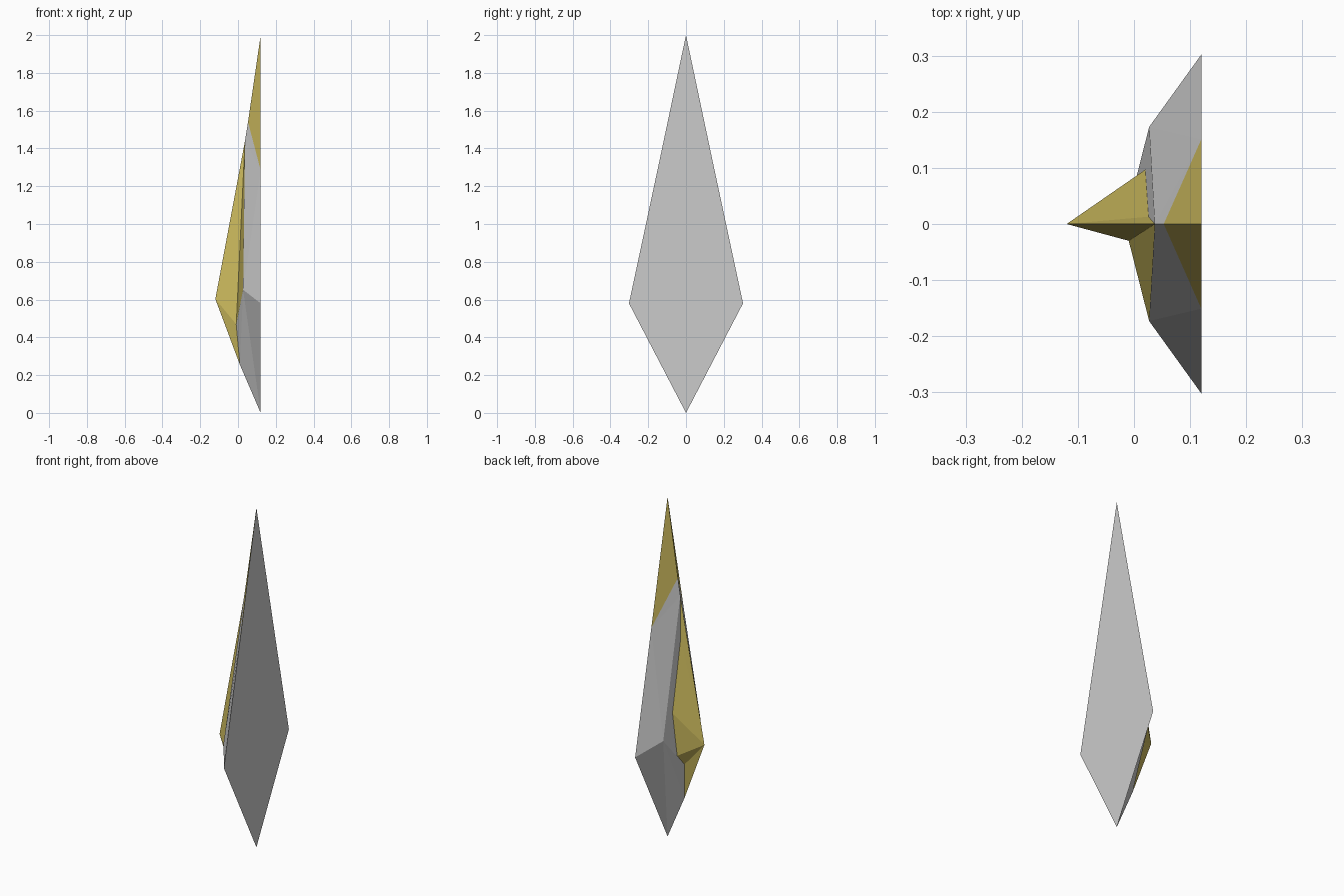
import bpy, bmesh

if "Cube" in bpy.data.objects:
    bpy.data.objects.remove(bpy.data.objects["Cube"])


def material(name, rgb):
    m = bpy.data.materials.new(name)
    m.diffuse_color = (*rgb, 1)
    m.use_nodes = True
    m.node_tree.nodes["Principled BSDF"].inputs["Base Color"].default_value = m.diffuse_color
    return m


GREY = material("stone_grey", (0.60, 0.60, 0.60))
GOLD = material("dull_gold", (0.60, 0.49, 0.11))


def build(name, verts, faces, mats, drop=None):
    """faces: (string of vertex keys, material slot); drop removes a closing point"""
    bm = bmesh.new()
    v = {k: bm.verts.new(co) for k, co in verts.items()}
    for keys, slot in faces:
        bm.faces.new([v[k] for k in keys]).material_index = slot
    bmesh.ops.recalc_face_normals(bm, faces=bm.faces[:])
    if drop:
        bmesh.ops.delete(bm, geom=[v[drop]], context='VERTS')
    me = bpy.data.meshes.new(name)
    bm.to_mesh(me)
    bm.free()
    for m in mats:
        me.materials.append(m)
    ob = bpy.data.objects.new(name, me)
    bpy.context.collection.objects.link(ob)
    return ob


# Shared points on the centre line (y = 0)
tip, base = (0.12, 0, 2), (0.12, 0, 0)
upper, lower = (0.037, 0, 1.44), (0.01, 0, 0.255)

# Faceted blade body: upper-case keys at +y, lower-case keys mirrored to -y
body = {"1": tip, "2": (0.053, 0, 1.54), "3": upper, "4": (-0.017, 0, 0.43),
        "5": lower, "6": base}
for key, (x, y, z) in {"P": (0.12, 0.151, 1.285), "B": (0.12, 0.302, 0.58),
                       "D": (0.027, 0.173, 0.652)}.items():
    body[key] = (x, y, z)
    body[key.lower()] = (x, -y, z)
side = [("1P2", 1), ("P32", 0), ("PD3", 0), ("PBD", 0), ("B6D", 0),
        ("D65", 0), ("D54", 0), ("D43", 0)]
mirrored = [(k.lower(), 1 if k == "D43" else s) for k, s in side]
build("blade_body", body, side + mirrored + [("1PB6bp", 0)], [GREY, GOLD])

# Gold fin rising from the ridge of the blade, wider on the +y side
fin = {"G": (-0.12, 0, 0.603), "E": upper, "K": lower, "H": (0.06, 0, 0.6),
       "R": (0.026, 0.013, 1.19), "S": (0.0204, 0.097, 0.79),
       "N": (0.0034, 0.078, 0.535), "L": (-0.009, 0.028, 0.468),
       "l": (-0.009, -0.03, 0.469)}
rim = "ERSNLKl"
faces = []
for a, b in zip(rim, rim[1:] + rim[0]):
    faces += [(a + b + "G", 0), (b + a + "H", 0)]
build("gold_fin", fin, faces, [GOLD], drop="H")
